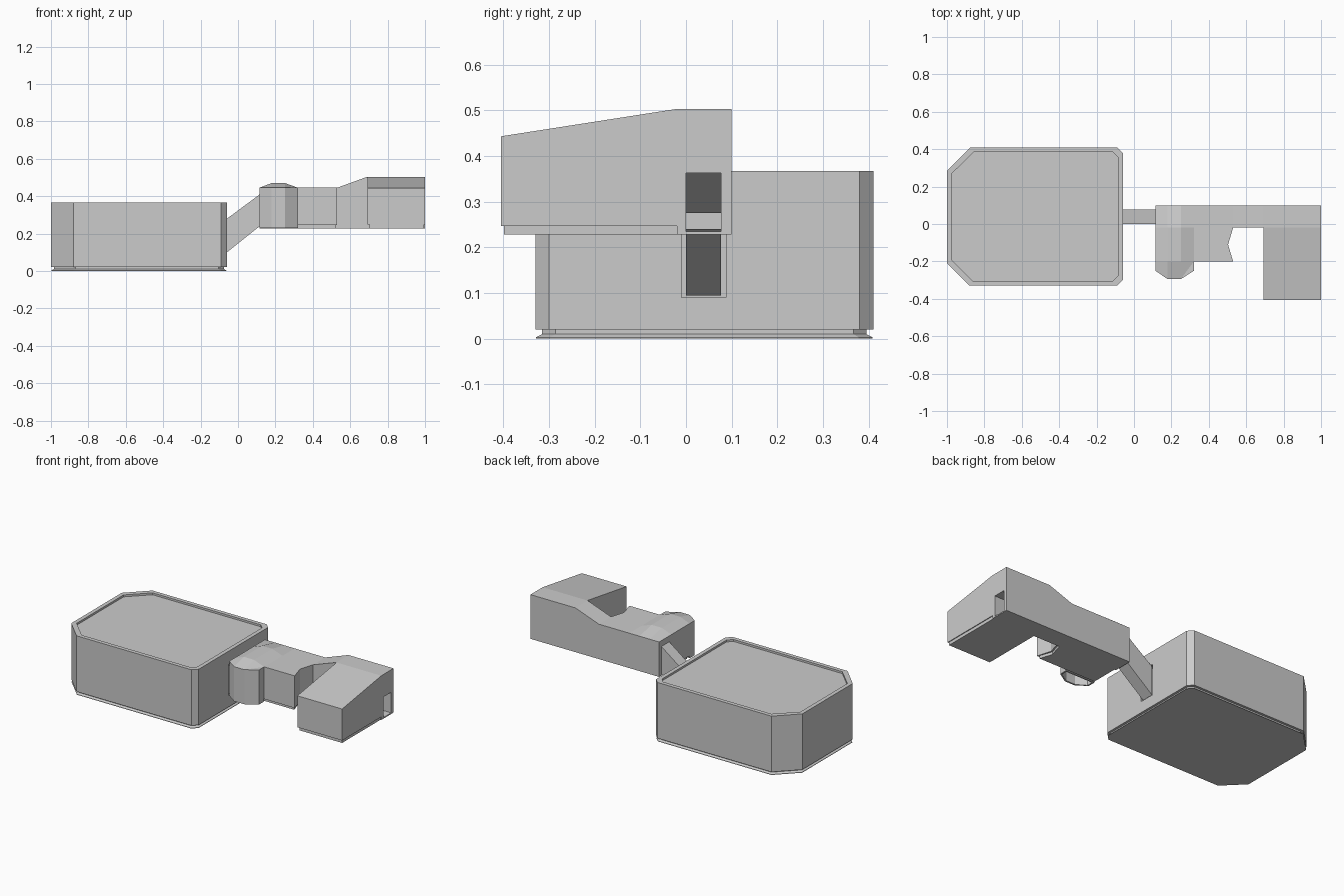
import bpy, bmesh

if "Cube" in bpy.data.objects:
    bpy.data.objects.remove(bpy.data.objects["Cube"])


def mesh_object(name, verts, faces, closed=True):
    me = bpy.data.meshes.new(name)
    me.from_pydata(verts, [], faces)
    if closed:
        bm = bmesh.new()
        bm.from_mesh(me)
        bmesh.ops.recalc_face_normals(bm, faces=bm.faces)
        bm.to_mesh(me)
        bm.free()
    ob = bpy.data.objects.new(name, me)
    bpy.context.collection.objects.link(ob)
    return ob


def loft(name, rings, caps=True):
    n = len(rings[0])
    verts = [v for r in rings for v in r]
    faces = [(k * n + i, k * n + (i + 1) % n, (k + 1) * n + (i + 1) % n, (k + 1) * n + i)
             for k in range(len(rings) - 1) for i in range(n)]
    if caps:
        faces += [tuple(range(n))[::-1], tuple(range((len(rings) - 1) * n, len(rings) * n))]
    return mesh_object(name, verts, faces, caps)


def level(outline, z):
    return [(x, y, z) for x, y in outline]


def prism(name, outline, z0, z1):
    return loft(name, [level(outline, z0), level(outline, z1)])


def box_outline(x0, x1, y0, y1):
    return [(x0, y0), (x1, y0), (x1, y1), (x0, y1)]


def inset(outline, d):
    xs, ys = zip(*outline)
    cx, cy = (min(xs) + max(xs)) / 2, (min(ys) + max(ys)) / 2
    sx = 1 - 2 * d / (max(xs) - min(xs))
    sy = 1 - 2 * d / (max(ys) - min(ys))
    return [(cx + (x - cx) * sx, cy + (y - cy) * sy) for x, y in outline]


def cut(ob, cutter):
    m = ob.modifiers.new("cut", 'BOOLEAN')
    m.object, m.operation, m.solver = cutter, 'DIFFERENCE', 'EXACT'
    bpy.context.view_layer.objects.active = ob
    bpy.ops.object.modifier_apply(modifier=m.name)
    bpy.data.objects.remove(cutter)


# Main block with parapet rim and sunken roof
plan = [(-0.88, -0.33), (-0.09, -0.33), (-0.06, -0.30), (-0.06, 0.38),
        (-0.09, 0.41), (-0.875, 0.41), (-1, 0.285), (-1, -0.21)]
main = loft("main_block", [level(plan, 0.02), level(plan, 0.367),
                           level(inset(plan, 0.025), 0.367), level(inset(plan, 0.025), 0.355)])
cut(main, prism("bridge_recess", box_outline(-0.09, 0, -0.01, 0.088), 0.09, 0.285))

# Grooved plinth with a thin flared foot
loft("main_plinth", [level(inset(plan, 0.002), 0), level(inset(plan, 0.002), 0.003),
                     level(inset(plan, 0.015), 0.01), level(inset(plan, 0.015), 0.021)])

# Sloping hollow bridge
ends = [(-0.065, 0.095, 0.275), (0.117, 0.24, 0.41)]
loft("bridge", [[(x, 0, a), (x, 0, b), (x, 0.077, b), (x, 0.077, a)] for x, a, b in ends], caps=False)

# Corridor along the back of the wing, with a passage through it
side = [(0.115, 0.228), (1, 0.228), (1, 0.503), (0.69, 0.503), (0.53, 0.445), (0.115, 0.445)]
spine = loft("wing_corridor", [[(x, y, z) for x, z in side] for y in (-0.02, 0.10)])
cut(spine, prism("passage", box_outline(0.05, 1.1, 0, 0.077), 0.235, 0.363))

# Middle room with notched end wall
room = [(0.115, -0.2), (0.53, -0.2), (0.503, -0.11), (0.53, -0.02), (0.115, -0.02)]
prism("middle_room", room, 0.245, 0.445)
prism("middle_room_base", [(0.125, -0.19), (0.52, -0.19), (0.493, -0.11), (0.52, -0.02), (0.125, -0.02)],
      0.228, 0.246)

# Bay front, open underneath
bay = [(0.115, -0.2), (0.115, -0.25), (0.18, -0.295), (0.25, -0.295), (0.32, -0.25), (0.32, -0.2)]
bay_ob = prism("bay", bay, 0.23, 0.445)
cut(bay_ob, prism("bay_hollow", inset(bay, 0.01), 0.1, 0.435))

# Low faceted roof over the bay, running back to the rear wall
xs, lift = (0.115, 0.18, 0.25, 0.32), (0, 0.025, 0.025, 0)
rows = [[(x, y, 0.445 + l * k) for x, l in zip(xs, lift)] for y, k in ((-0.2, 1), (-0.02, 1), (0.1, 0.02))]
front = [(x, y, 0.445) for x, y in bay[1:5]]
grid = [v for r in [front] + rows for v in r]
mesh_object("bay_roof", grid, [(r * 4 + i, r * 4 + i + 1, r * 4 + i + 5, r * 4 + i + 4)
                               for r in range(3) for i in range(3)], closed=False)

# End room with roof sloping to the front
slope = [(-0.405, 0.247), (-0.02, 0.247), (-0.02, 0.503), (-0.405, 0.443)]
loft("end_room", [[(x, y, z) for y, z in slope] for x in (0.692, 1.0)])
prism("end_room_base", box_outline(0.702, 0.995, -0.398, -0.02), 0.228, 0.248)
